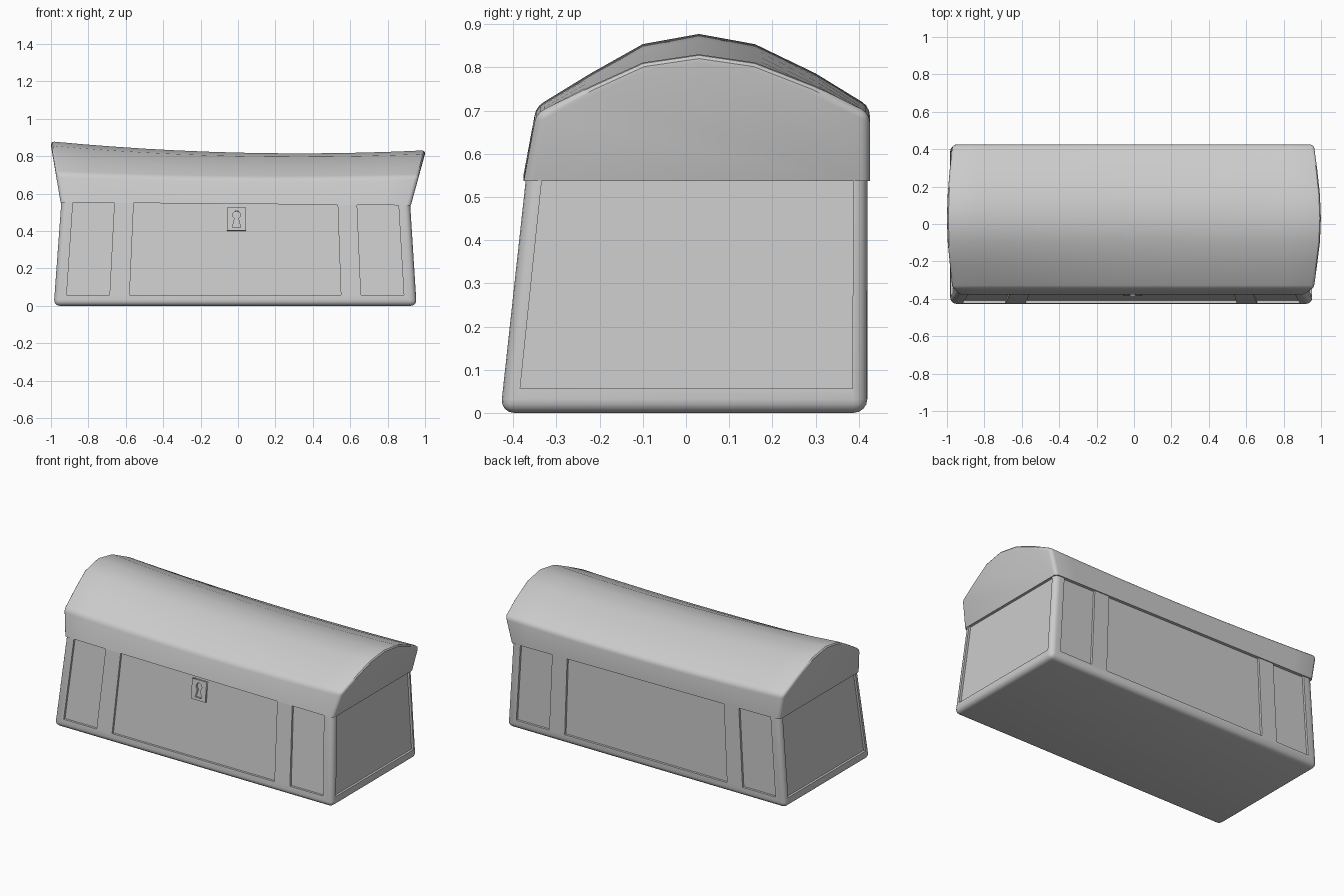
import bpy, bmesh, math
from mathutils import Vector

if "Cube" in bpy.data.objects:
    bpy.data.objects.remove(bpy.data.objects["Cube"])


def finish(name, bm):
    bmesh.ops.recalc_face_normals(bm, faces=bm.faces[:])
    me = bpy.data.meshes.new(name)
    bm.to_mesh(me)
    bm.free()
    ob = bpy.data.objects.new(name, me)
    bpy.context.collection.objects.link(ob)
    return ob


def activate(ob):
    bpy.ops.object.select_all(action='DESELECT')
    ob.select_set(True)
    bpy.context.view_layer.objects.active = ob


def add_box(bm, x0, x1, y0, y1, z0, z1):
    vs = bmesh.ops.create_cube(bm, size=1)['verts']
    for v in vs:
        v.co = Vector((x1 if v.co.x > 0 else x0, y1 if v.co.y > 0 else y0, z1 if v.co.z > 0 else z0))


def warp(bm):
    # taper of the chest: narrower upwards, front leans back, back upright
    for v in bm.verts:
        x, y, z = v.co
        t = z / 0.55
        f = (y + 0.425) / 0.85
        front = -0.43 + 0.06 * t
        v.co = (x * (1 - 0.0387 * t) - 0.015 + 0.0025 * t, front + (0.42 - front) * f, z)


# body with rounded corners
bm = bmesh.new()
add_box(bm, -0.97, 0.97, -0.425, 0.425, 0, 0.56)
edges = [e for e in bm.edges if min(v.co.z for v in e.verts) < 0.1]
bmesh.ops.bevel(bm, geom=edges, offset=0.032, segments=4, profile=0.5, affect='EDGES')
warp(bm)
body = finish("chest_body", bm)

# sunken panels on all four sides, leaving frame and straps
D, Z0 = 0.014, 0.057
bm = bmesh.new()
for s in (-1, 1):
    xs = sorted((s * (0.97 - D), s * 1.1))
    add_box(bm, *xs, -0.385, 0.39, Z0, 0.7)
    ys = sorted((s * (0.425 - D), s * 0.55))
    for x0, x1 in ((-0.905, -0.675), (-0.567, 0.567), (0.675, 0.905)):
        add_box(bm, x0, x1, *ys, Z0, 0.7)
warp(bm)
cutter = finish("panel_cutter", bm)
cutter.hide_render = True
mod = body.modifiers.new("panels", 'BOOLEAN')
mod.operation = 'DIFFERENCE'
mod.solver = 'EXACT'
mod.object = cutter
activate(body)
bpy.ops.object.modifier_apply(modifier=mod.name)
bpy.data.objects.remove(cutter)
bpy.ops.object.shade_smooth_by_angle(angle=math.radians(30))

# sagging domed lid: arc cross-section swept along x
ARC = [(-0.347, 0), (-0.22, 0.46), (-0.10, 0.86), (0.03, 1), (0.16, 0.86), (0.30, 0.46), (0.426, 0)]
N = 12
bm = bmesh.new()
rings = []
for i in range(N + 1):
    s = i / N
    x = 2 * s - 1
    eave = 0.685 - 0.0075 * x + 0.0175 * x * x
    apex = 0.819 - 0.024 * x + 0.0365 * x * x
    base = 0.545 - 0.008 * x
    prof = [(-0.376, base)] + [(y, eave + (apex - eave) * h) for y, h in ARC] + [(0.426, base)]
    ring = []
    for y, z in prof:
        xl = -0.948 - (z - 0.55) * 0.17
        xr = 0.925 + (z - 0.54) * 0.275
        ring.append(bm.verts.new((xl + (xr - xl) * s, y, z)))
    rings.append(ring)
for a, b in zip(rings, rings[1:]):
    for j in range(len(a)):
        k = (j + 1) % len(a)
        bm.faces.new((a[j], a[k], b[k], b[j]))
bm.faces.new(rings[0])
bm.faces.new(rings[-1])
bmesh.ops.recalc_face_normals(bm, faces=bm.faces[:])
edges = [e for e in bm.edges if e.calc_face_angle(0) > 0.55 and max(v.co.z for v in e.verts) > 0.6]
bmesh.ops.bevel(bm, geom=edges, offset=0.022, segments=3, profile=0.5, affect='EDGES')
lid = finish("chest_lid", bm)
activate(lid)
bpy.ops.object.shade_smooth_by_angle(angle=math.radians(35))

# lock plate with keyhole
cu = bpy.data.curves.new("lock_plate", 'CURVE')
cu.dimensions = '2D'
cu.fill_mode = 'BOTH'
cu.extrude = 0.013
plate = [(-0.05, -0.062), (0.05, -0.062), (0.05, 0.062), (-0.05, 0.062)]
hole = [(-0.022, -0.045), (0.022, -0.045)]
hole += [(0.02 * math.cos(a), 0.022 + 0.022 * math.sin(a))
         for a in (math.radians(-60 + 30 * k) for k in range(11))]
for pts in (plate, hole):
    sp = cu.splines.new('POLY')
    sp.points.add(len(pts) - 1)
    for p, (x, y) in zip(sp.points, pts):
        p.co = (x, y, 0, 1)
    sp.use_cyclic_u = True
lock = bpy.data.objects.new("lock_plate", cu)
bpy.context.collection.objects.link(lock)
lock.location = (-0.008, -0.366, 0.463)
lock.rotation_euler = (math.radians(90) - math.atan(0.06 / 0.55), 0, 0)
activate(lock)
bpy.ops.object.convert(target='MESH')
